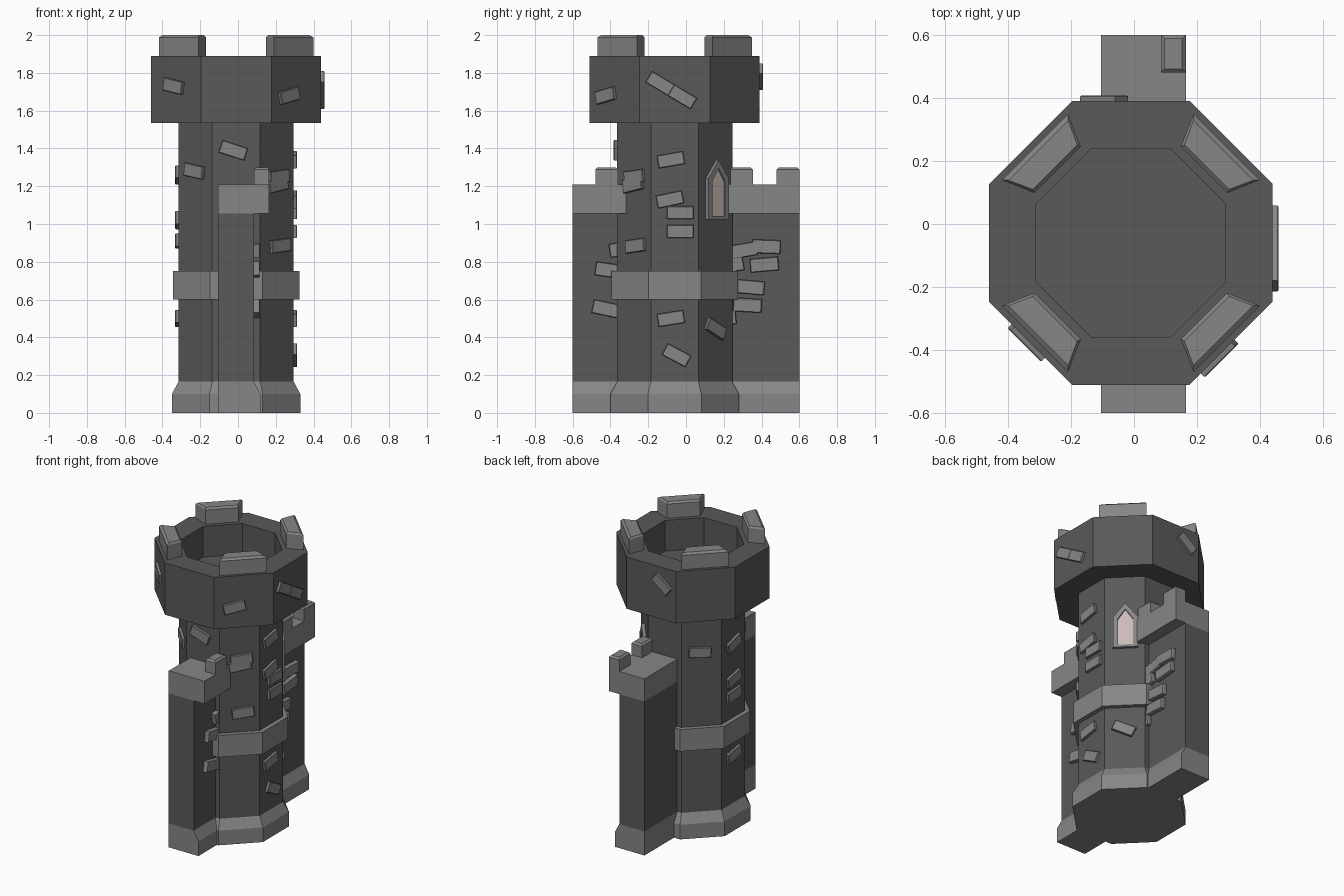
import bpy, math
from mathutils import Matrix, Vector

if "Cube" in bpy.data.objects:
    bpy.data.objects.remove(bpy.data.objects["Cube"])

CX, CY = -0.01, -0.06          # tower axis


def material(name, *rgb):
    m = bpy.data.materials.new(name)
    m.diffuse_color = (*rgb, 1)
    m.use_nodes = True
    m.node_tree.nodes["Principled BSDF"].inputs["Base Color"].default_value = m.diffuse_color
    return m


DARK = material("dark_stone", .10, .10, .10)
LIGHT = material("light_stone", .24, .24, .24)
PANE = material("window_tint", .60, .50, .48)


def loft(name, rings, mat=Matrix(), stone=LIGHT):
    """Skin equal-length rings of 3D points and cap both ends."""
    n = len(rings[0])
    verts = [tuple(mat @ Vector(p)) for r in rings for p in r]
    faces = [tuple(reversed(range(n)))]
    for k in range(len(rings) - 1):
        for i in range(n):
            j = (i + 1) % n
            faces.append((k*n + i, k*n + j, (k+1)*n + j, (k+1)*n + i))
    faces.append(tuple(range((len(rings)-1)*n, len(rings)*n)))
    me = bpy.data.meshes.new(name)
    me.from_pydata(verts, [], faces)
    me.materials.append(stone)
    me.update()
    ob = bpy.data.objects.new(name, me)
    bpy.context.collection.objects.link(ob)
    return ob


def octagon(apothem, z):
    r = apothem / math.cos(math.pi / 8)
    return [(CX + r*math.cos((i + .5)*math.pi/4),
             CY + r*math.sin((i + .5)*math.pi/4), z) for i in range(8)]


def octagons(name, profile, stone=LIGHT):
    loft(name, [octagon(a, z) for a, z in profile], stone=stone)


def rect(hw, hh, z):
    return [(-hw, -hh, z), (hw, -hh, z), (hw, hh, z), (-hw, hh, z)]


def box(name, x0, x1, y0, y1, z0, z1, bevel=0.0):
    m = Matrix.Translation(((x0+x1)/2, (y0+y1)/2, 0))
    hx, hy = (x1-x0)/2, (y1-y0)/2
    rings = [rect(hx, hy, z0), rect(hx, hy, z1 - bevel)]
    if bevel:
        rings.append(rect(hx - bevel, hy - bevel, z1))
    loft(name, rings, m)


def face_frame(angle, apothem, u, z):
    """Local x runs right along a tower face, y is up, z points outward."""
    a = math.radians(angle)
    out = Vector((math.cos(a), math.sin(a), 0))
    right = Vector((-math.sin(a), math.cos(a), 0))
    m = Matrix((right, Vector((0, 0, 1)), out)).transposed().to_4x4()
    m.translation = Vector((CX, CY, z)) + out*apothem + right*u
    return m


def brick(name, frame, roll, w=0.14, h=0.068, d=0.018):
    m = frame @ Matrix.Rotation(math.radians(roll), 4, 'Z')
    loft(name, [rect(w/2, h/2, -0.02), rect(w/2, h/2, d*0.8),
                rect(w/2 - .003, h/2 - .003, d)], m)


# Tower: flared foot, shaft, middle band, hollow head
octagons("tower_foot", [(.34, 0), (.34, .1), (.305, .165)])
octagons("tower_shaft", [(.305, .165), (.305, 1.56)], DARK)
octagons("tower_band", [(.335, .6), (.335, .75)])
octagons("tower_head", [(.45, 1.535), (.45, 1.89), (.30, 1.89), (.30, 1.68)], DARK)


# Merlons on the diagonal sides of the head
def trapezoid(outer, outer_w, inner, inner_w, z):
    return [(-inner_w, z, inner), (-outer_w, z, outer),
            (outer_w, z, outer), (inner_w, z, inner)]


for i in range(4):
    loft("head_merlon", [trapezoid(.43, .148, .328, .104, 1.88),
                         trapezoid(.43, .148, .328, .104, 1.988),
                         trapezoid(.415, .134, .340, .100, 2.0)],
         face_frame(45 + 90*i, 0, 0, 0))

# Wall stubs front and back: flared foot on the right, body, cap, merlons
for side, y0, y1 in (("front", -.6, -.2), ("back", .1, .6)):
    foot = [(-.105, 0), (.12, 0), (.12, .1), (.085, .165), (-.105, .165)]
    body = [(-.105, .165), (.085, .165), (.085, 1.055), (-.105, 1.055)]
    for part, prof, stone in (("_wall_foot", foot, LIGHT), ("_wall", body, DARK)):
        loft(side + part, [[(x, y, z) for x, z in prof] for y in (y1, y0)],
             stone=stone)
    box(side + "_wall_cap", -.105, .165, y0, y1, 1.055, 1.21)
for y in (-.48, -.235, .235, .48):
    box("wall_merlon", .085, .165, y, y + .12, 1.20, 1.30, .012)

# Loose bricks on the shaft: face angle, offset, height, roll
for a, u, z, roll in [
        (0, -.02, 1.34, 10), (0, -.025, 1.13, 12), (0, .03, 1.06, 0),
        (0, .03, .96, 0), (0, -.02, .50, 9), (0, .01, .305, -28),
        (-45, .01, 1.25, 6), (-45, 0, 1.208, 10), (-45, .02, .885, 6),
        (45, -.005, .445, -25), (-135, 0, 1.28, -9), (-90, -.015, 1.39, -18),
        (135, -.01, 1.26, -3), (180, 0, 1.26, 15), (180, 0, 1.02, 12),
        (180, 0, .91, 5), (180, 0, .50, 10)]:
    brick("shaft_brick", face_frame(a, .305, u, z), roll)

# Loose bricks on the head
for a, u, z, roll in [(0, -.077, 1.744, -31), (0, .041, 1.673, -31),
                      (-45, -.06, 1.68, 12), (-135, -.01, 1.73, -10),
                      (90, .085, 1.78, -38)]:
    brick("head_brick", face_frame(a, .45, u, z), roll)

# Loose bricks on the right flank of the walls: y, z, roll
for y, z, roll in [(.30, .86, 10), (.425, .88, -2), (.415, .785, 5),
                   (.34, .665, -5), (.325, .57, -3), (.23, .78, 10),
                   (.19, .50, 5), (-.405, .755, -8), (-.42, .55, -12),
                   (-.33, .87, 10)]:
    brick("wall_brick", face_frame(0, .085 - CX, y - CY, z), roll, .15, .072, .028)


# Pointed window: frame and tinted pane
def arch(w, z0, z1, z2, d):
    return [(-w, z0, d), (w, z0, d), (w, z1, d), (0, z2, d), (-w, z1, d)]


m = face_frame(45, .305, .005, 0)
loft("window_frame", [arch(.078, 1.025, 1.24, 1.34, -.02),
                      arch(.078, 1.025, 1.24, 1.34, .020),
                      arch(.048, 1.042, 1.225, 1.295, .020),
                      arch(.048, 1.042, 1.225, 1.295, .008)], m)
loft("window_pane", [arch(.047, 1.043, 1.224, 1.294, 0),
                     arch(.047, 1.043, 1.224, 1.294, .012)], m, PANE)
